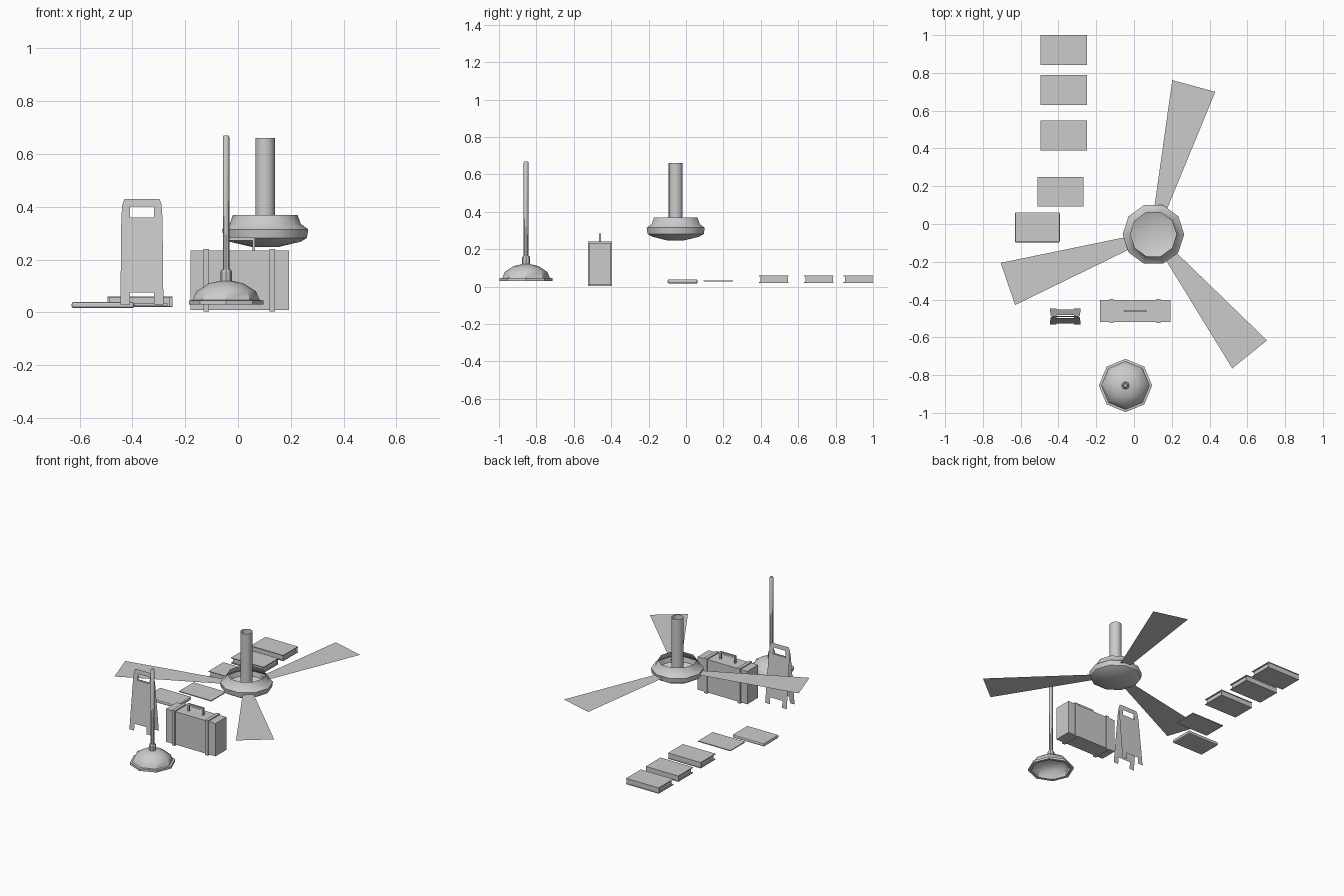
import bpy, bmesh, math
from mathutils import Vector

if "Cube" in bpy.data.objects:
    bpy.data.objects.remove(bpy.data.objects["Cube"])


def make(name, verts, faces, smooth=None):
    me = bpy.data.meshes.new(name)
    me.from_pydata(verts, [], faces)
    ob = bpy.data.objects.new(name, me)
    bpy.context.collection.objects.link(ob)
    if smooth:
        bpy.ops.object.select_all(action='DESELECT')
        bpy.context.view_layer.objects.active = ob
        ob.select_set(True)
        bpy.ops.object.shade_smooth_by_angle(angle=math.radians(smooth))
    return ob


def lathe(name, profile, n, cx, cy, cap_end=False, smooth=None):
    """Spin (radius, z) points around a vertical axis."""
    v, f = [], []
    for r, z in profile:
        for i in range(n):
            a = math.tau * i / n
            v.append((cx + r * math.cos(a), cy + r * math.sin(a), z))
    for k in range(len(profile) - 1):
        for i in range(n):
            j = (i + 1) % n
            f.append((k * n + i, k * n + j, (k + 1) * n + j, (k + 1) * n + i))
    if cap_end:
        f.append(tuple((len(profile) - 1) * n + i for i in range(n)))
    return make(name, v, f, smooth)


def box(name, x0, x1, y0, y1, z0, z1, bevel=0):
    v = [(x, y, z) for x in (x0, x1) for y in (y0, y1) for z in (z0, z1)]
    f = [(0, 1, 3, 2), (4, 6, 7, 5), (0, 4, 5, 1), (2, 3, 7, 6), (0, 2, 6, 4), (1, 5, 7, 3)]
    ob = make(name, v, f)
    if bevel:
        m = ob.modifiers.new("round", 'BEVEL')
        m.width, m.segments = bevel, 2
    return ob


# Ceiling fan: open ten-sided hub, open rod, three flat blades
FX, FY = 0.103, -0.055
lathe("fan_hub", [(0.05, 0.248), (0.135, 0.268), (0.158, 0.282), (0.163, 0.315),
                  (0.135, 0.335), (0.122, 0.37)][::-1], 10, FX, FY, True, 40)
lathe("fan_rod", [(0.0375, 0.37), (0.0375, 0.66)], 16, FX, FY, False, 40)
lathe("fan_rod_lower", [(0.0375, 0.26), (0.0375, 0.37)], 16, FX, FY, False, 40)
for i, deg in enumerate((74.8, 198.8, 308.7)):
    a = math.radians(deg)
    d, p = Vector((math.cos(a), math.sin(a), 0)), Vector((-math.sin(a), math.cos(a), 0))
    c = Vector((FX, FY, 0.30))
    make(f"fan_blade_{i + 1}",
         [c + d * 0.14 - p * 0.033, c + d * 0.814 - p * 0.118,
          c + d * 0.814 + p * 0.118, c + d * 0.14 + p * 0.033], [(0, 1, 2, 3)])

# Plunger: hollow eight-sided cup, collar and handle
PX, PY = -0.045, -0.855
lathe("plunger_cup", [(0.0, 0.108), (0.06, 0.100), (0.105, 0.075), (0.122, 0.03), (0.141, 0.03),
                      (0.141, 0.045), (0.127, 0.047), (0.113, 0.08), (0.066, 0.11),
                      (0.022, 0.12)], 8, PX, PY, True, 40)
lathe("plunger_collar", [(0.022, 0.115), (0.022, 0.155), (0.017, 0.163), (0.012, 0.163)],
      8, PX, PY, True)
lathe("plunger_handle", [(0.0125, 0.15), (0.0125, 0.664), (0.009, 0.67)], 8, PX, PY, True, 40)

# Suitcase with two straps and a carrying handle
box("suitcase_body", -0.18, 0.193, -0.518, -0.402, 0.01, 0.234)
for i, x in enumerate((-0.12, 0.13)):
    box(f"suitcase_strap_{i + 1}", x - 0.011, x + 0.011, -0.525, -0.396, 0.003, 0.241)
for i, x in enumerate((-0.048, 0.06)):
    box(f"suitcase_handle_post_{i + 1}", x - 0.005, x + 0.005, -0.466, -0.454, 0.23, 0.275)
box("suitcase_handle_grip", -0.053, 0.065, -0.466, -0.454, 0.273, 0.284)

# Folding floor sign: two leaning sheets with a grip hole and a leg notch
SX, SY = -0.364, -0.49
half = [(0.081, 0.03), (0.046, 0.03), (0.046, 0.075), (0.046, 0.36), (0.046, 0.402),
        (0.066, 0.43), (0.074, 0.41), (0.078, 0.36), (0.081, 0.075)]
for name, side in (("sign_front", -1), ("sign_back", 1)):
    def pt(x, z):
        return (SX + x, SY + side * 0.042 * (0.43 - z) / 0.40, z)
    v = [pt(s * x, z) for s in (1, -1) for x, z in half]
    f = []
    for o in (0, 9):
        f += [(o, o + 1, o + 2, o + 8), (o + 8, o + 2, o + 3, o + 7),
              (o + 7, o + 3, o + 4, o + 6), (o + 6, o + 4, o + 5)]
    f += [(2, 3, 12, 11), (4, 5, 14, 13)]
    make(name, v, f)

# Three closed books: covers, inset pages, spine along the back
for i, y in enumerate((0.39, 0.63, 0.842)):
    x0, x1, y1 = -0.494, -0.249, y + 0.158
    n = f"book_{i + 1}_"
    box(n + "bottom_cover", x0, x1, y, y1, 0.02, 0.025)
    box(n + "top_cover", x0, x1, y, y1, 0.055, 0.06)
    box(n + "pages", x0 + 0.008, x1 - 0.008, y + 0.008, y1 - 0.006, 0.025, 0.055)
    box(n + "spine", x0, x1, y1 - 0.007, y1 - 0.003, 0.024, 0.056)

# Thin sheet and rounded tablet
box("thin_sheet", -0.51, -0.267, 0.093, 0.25, 0.027, 0.033)
box("tablet", -0.63, -0.393, -0.098, 0.062, 0.017, 0.039, 0.007)
